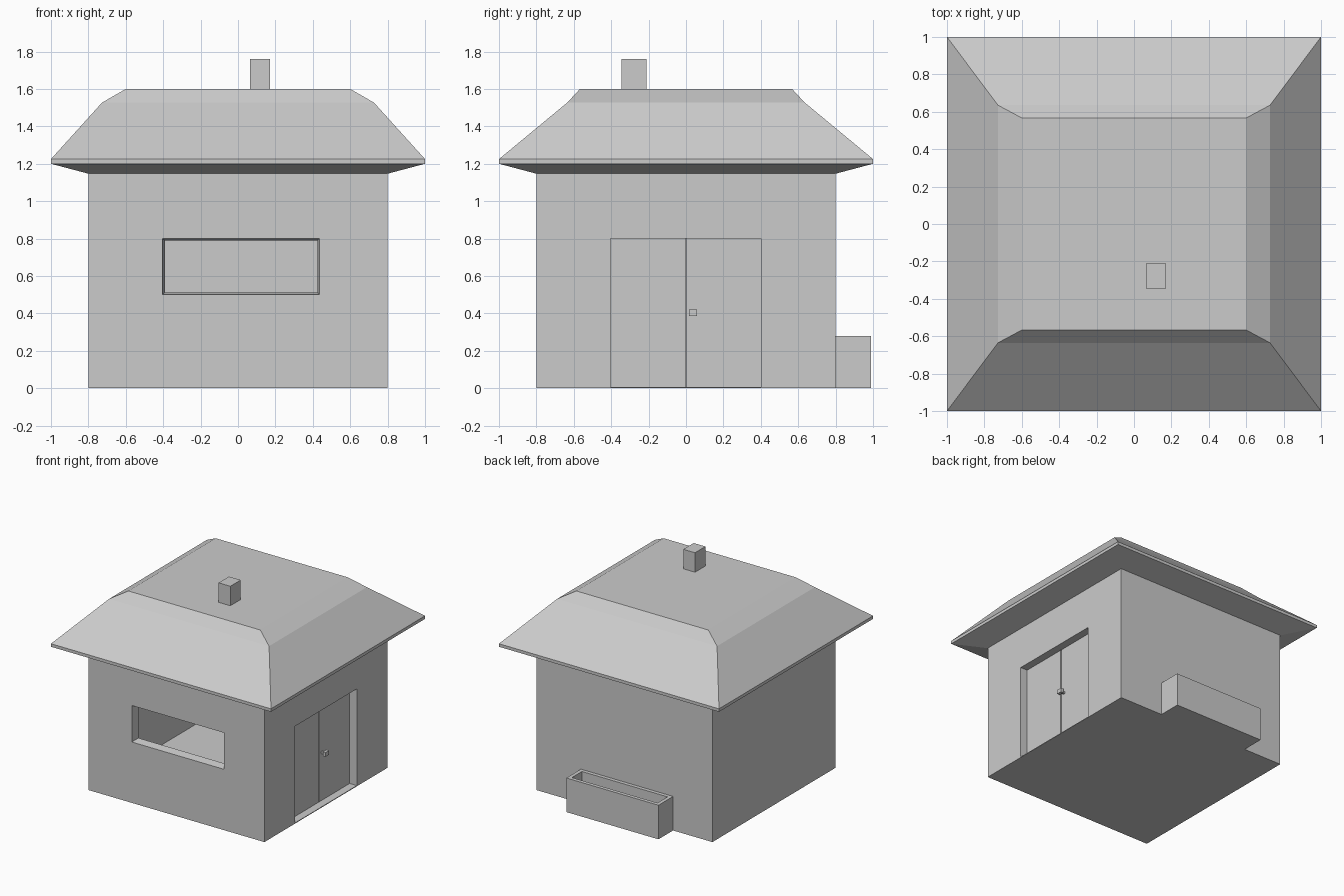
import bpy
import bmesh

if "Cube" in bpy.data.objects:
    bpy.data.objects.remove(bpy.data.objects["Cube"])


def loft(name, rings):
    """Skin four-cornered rings in order and cap both ends."""
    bm = bmesh.new()
    loops = [[bm.verts.new(p) for p in ring] for ring in rings]
    for a, b in zip(loops, loops[1:]):
        for i in range(4):
            j = (i + 1) % 4
            bm.faces.new((a[i], a[j], b[j], b[i]))
    bm.faces.new(loops[0])
    bm.faces.new(loops[-1])
    bmesh.ops.recalc_face_normals(bm, faces=bm.faces)
    mesh = bpy.data.meshes.new(name)
    bm.to_mesh(mesh)
    bm.free()
    obj = bpy.data.objects.new(name, mesh)
    bpy.context.collection.objects.link(obj)
    return obj


def rect_xy(x0, x1, y0, y1, z):
    return [(x0, y0, z), (x1, y0, z), (x1, y1, z), (x0, y1, z)]


def rect_xz(x0, x1, z0, z1, y):
    return [(x0, y, z0), (x1, y, z0), (x1, y, z1), (x0, y, z1)]


def box(name, x0, x1, y0, y1, z0, z1):
    return loft(name, [rect_xy(x0, x1, y0, y1, z0), rect_xy(x0, x1, y0, y1, z1)])


def cut(target, cutter):
    cutter.hide_render = True
    cutter.hide_viewport = True
    mod = target.modifiers.new(cutter.name, 'BOOLEAN')
    mod.operation = 'DIFFERENCE'
    mod.solver = 'EXACT'
    mod.object = cutter


# Hollow walls with floor, splayed window and door recess
walls = box("walls", -0.8, 0.8, -0.8, 0.8, 0, 1.147)
cut(walls, box("room_cutter", -0.735, 0.735, -0.735, 0.735, 0.06, 1.08))
cut(walls, loft("window_cutter", [
    rect_xz(-0.42, 0.445, 0.487, 0.81, -0.87),
    rect_xz(-0.375, 0.415, 0.526, 0.78, -0.66)]))
cut(walls, box("door_cutter", 0.71, 0.9, -0.405, 0.4, 0.006, 0.8))

# Hipped roof: sloping soffit, thin fascia, two pitches and a flat top
roof_sections = [(0.8, 0.8, 1.147), (1, 1, 1.2), (1, 1, 1.225),
                 (0.727, 0.635, 1.527), (0.6, 0.567, 1.6)]
loft("roof", [rect_xy(-x, x, -y, y, z) for x, y, z in roof_sections])

# Chimney
box("chimney", 0.065, 0.172, -0.345, -0.21, 1.58, 1.76)

# Double door with a narrow gap
for name, y0, y1 in (("door_left", -0.405, -0.004), ("door_right", 0.004, 0.4)):
    box(name, 0.69, 0.735, y0, y1, 0.006, 0.8)
box("door_gap_stop", 0.69, 0.713, -0.01, 0.01, 0.006, 0.8)

# Door handle
box("handle_stem", 0.73, 0.765, 0.027, 0.047, 0.394, 0.41)
box("handle_knob", 0.76, 0.785, 0.015, 0.06, 0.385, 0.42)

# Hollow planter on the back wall
loft("planter", [
    rect_xy(-0.443, 0.395, 0.8, 0.99, 0),
    rect_xy(-0.443, 0.395, 0.8, 0.99, 0.28),
    rect_xy(-0.413, 0.365, 0.83, 0.96, 0.28),
    rect_xy(-0.413, 0.365, 0.83, 0.96, 0.03)])
